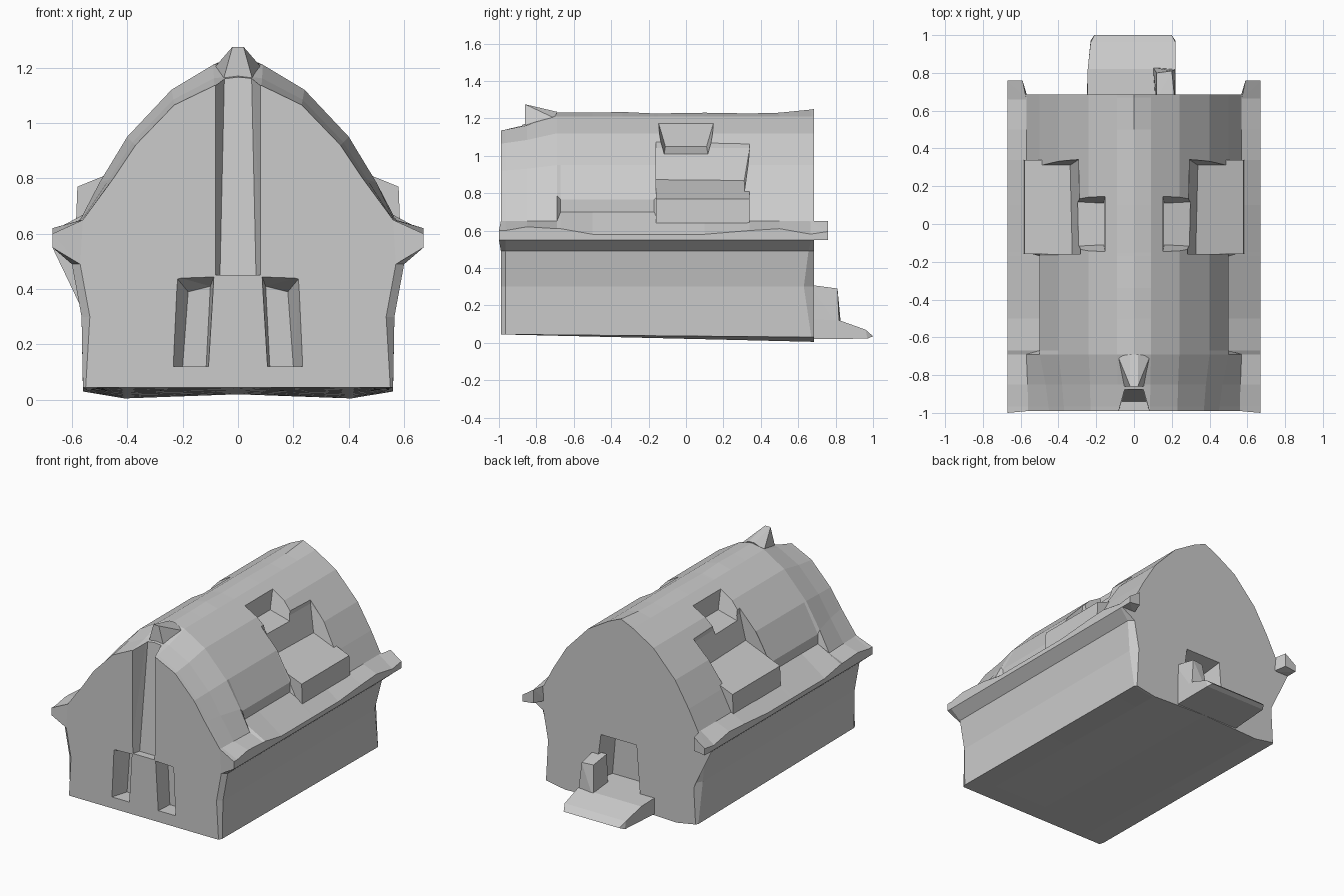
import bpy, bmesh

if "Cube" in bpy.data.objects:
    bpy.data.objects.remove(bpy.data.objects["Cube"])

def add_object(name, bm):
    bmesh.ops.recalc_face_normals(bm, faces=bm.faces[:])
    me = bpy.data.meshes.new(name)
    bm.to_mesh(me)
    bm.free()
    ob = bpy.data.objects.new(name, me)
    bpy.context.collection.objects.link(ob)
    return ob

def hull(name, pts, side=1):
    """Convex solid around a few corner points; side=-1 mirrors it in x."""
    bm = bmesh.new()
    vs = [bm.verts.new((x * side, y, z)) for x, y, z in pts]
    bmesh.ops.convex_hull(bm, input=vs)
    bmesh.ops.dissolve_limit(bm, angle_limit=0.01, verts=bm.verts[:], edges=bm.edges[:])
    return add_object(name, bm)

def cut(target, cutter):
    m = target.modifiers.new("cut", 'BOOLEAN')
    m.operation = 'DIFFERENCE'
    m.solver = 'EXACT'
    m.object = cutter
    cutter.hide_render = True
    bpy.context.view_layer.objects.active = target
    bpy.ops.object.modifier_apply(modifier=m.name)
    bpy.data.objects.remove(cutter)

# half profiles (x, z) from floor centre to ridge: full roof and lower front gable
FULL = [(0, .02), (.41, .005), (.56, .03), (.565, .3), (.60, .49), (.67, .55), (.67, .60),
        (.57, .65), (.50, .785), (.40, .95), (.24, 1.12), (.09, 1.21), (0, 1.23)]
FRONT = FULL[:7] + [(.56, .65), (.45, .80), (.37, .92), (.23, 1.065), (.085, 1.135), (0, 1.14)]

# station: y, blend to full roof, ledge bulge, eave lift, ridge lift, wall corner pinch
STATIONS = [(-.99, 0, 0, 0, 0, 1), (-.965, .05, 0, 0, 0, 0), (-.85, .35, 0, .02, 0, 0),
            (-.69, 1, 0, .01, 0, 0), (-.67, 1, 1, .01, 0, 0), (-.5, 1, 1, -.02, 0, 0),
            (-.34, 1, 1, -.02, .004, 0), (-.17, 1, 1, -.02, -.004, 0),
            (-.15, 1, 0, -.02, -.004, 0), (.1, 1, 0, -.02, 0, 0), (.34, 1, 0, 0, -.004, 0),
            (.5, 1, 0, .01, 0, 0), (.67, 1, 0, -.02, .017, 0), (.685, 1, 0, -.02, .02, 1)]

def section(y, t, bulge, eave, ridge, pinch):
    half = []
    for i, (a, b) in enumerate(zip(FRONT, FULL)):
        x, z = a[0] + (b[0] - a[0]) * t, a[1] + (b[1] - a[1]) * t
        yy = y
        if i < 3:                       # floor drops from front to back
            z += (.045 - z) * (.685 - y) / 1.685
        if pinch and i in (2, 3, 4):    # chamfered wall corners
            x -= (.01, .03, .03)[i - 2]
        if y == .67 and i in (3, 4):
            yy = (.63, .655)[i - 3]
        if y == -.99 and i in (5, 6):   # eaves reach slightly ahead of the gable
            yy = -1
        if i == 6:
            z += eave
        if bulge and i == 7:
            x, z = .50, .70
        if bulge and i == 8:
            x, z = .50, .765
        if i == 12:
            z += ridge
        half.append((x, yy, z))
    return half + [(-x, yy, z) for x, yy, z in half[-2:0:-1]]

# house body with roof, lofted along y
bm = bmesh.new()
rings = [[bm.verts.new(p) for p in section(*s)] for s in STATIONS]
n = len(rings[0])
for a, b in zip(rings, rings[1:]):
    for i in range(n):
        j = (i + 1) % n
        bm.faces.new((a[i], a[j], b[j], b[i]))
caps = [bm.faces.new(rings[0]), bm.faces.new(rings[-1])]
bmesh.ops.triangulate(bm, faces=caps)
house = add_object("house_body", bm)

# tapering centre groove in the front gable
cut(house, hull("groove_cutter", [
    (s * x, y, z) for s in (-1, 1) for x, y, z in
    [(.087, -1.01, .45), (.087, -1.01, 1.35), (.065, -.94, .45), (.045, -.86, 1.35)]]))

for s in (1, -1):
    # front windows
    cut(house, hull("window_cutter", [
        (.085, -1.01, .45), (.225, -1.01, .445), (.24, -1.01, .12), (.105, -1.01, .12),
        (.10, -.88, .41), (.18, -.88, .39), (.20, -.88, .12), (.115, -.88, .12)], s))
    # roof step behind the dormer
    cut(house, hull("dormer_cutter", [
        (.33, -.16, .86), (.285, -.16, 1.04), (.27, -.16, 1.3), (.75, -.16, .68), (.75, -.16, 1.3),
        (.34, .31, .86), (.295, .34, 1.04), (.28, .345, 1.3), (.75, .31, .68), (.75, .345, 1.3)], s))
    # skylight notch
    cut(house, hull("skylight_cutter", [
        (x, k * y, z) for k in (-1, 1) for x, y, z in
        [(.16, .11, 1.05), (.36, .12, .99), (.15, .16, 1.22), (.36, .16, 1.22)]], s))
    # dormer box
    hull("dormer", [
        (x, y, z) for y in (-.16, .34) for x, z in
        [(.585, .64), (.58, .77), (.32, .875), (.32, .64)]], s)
    # eave tip sticking out at the back
    hull("eave_tip", [
        (.56, .66, .55), (.67, .66, .55), (.67, .66, .58), (.57, .66, .65),
        (.59, .76, .56), (.67, .76, .55), (.67, .76, .595), (.59, .76, .65)], s)

# back doorway
cut(house, hull("door_cutter", [
    (.20, .72, .08), (-.15, .72, .08), (.15, .72, .45), (-.12, .72, .45),
    (.16, .55, .08), (-.11, .55, .08), (.13, .55, .41), (-.10, .55, .41)]))

# ridge point over the groove
hull("ridge_finial", [
    (s * x, y, z) for s in (-1, 1) for x, y, z in
    [(.06, -.86, 1.13), (.02, -.86, 1.275), (.085, -.70, 1.2), (.02, -.69, 1.235)]])

# doorstep slab
hull("doorstep", [
    (.22, .67, .02), (-.25, .67, .02), (.22, .55, .13), (-.25, .55, .13),
    (.22, .82, .12), (-.245, .82, .12), (.22, .96, .07), (-.23, .96, .07),
    (.20, 1, .035), (-.21, 1, .035), (.22, .97, .022), (-.23, .97, .022)])

# post beside the door
hull("door_post", [
    (.11, .66, .05), (.22, .66, .05), (.12, .66, .31), (.215, .66, .31),
    (.10, .83, .08), (.22, .82, .08), (.12, .80, .29), (.20, .81, .29)])
